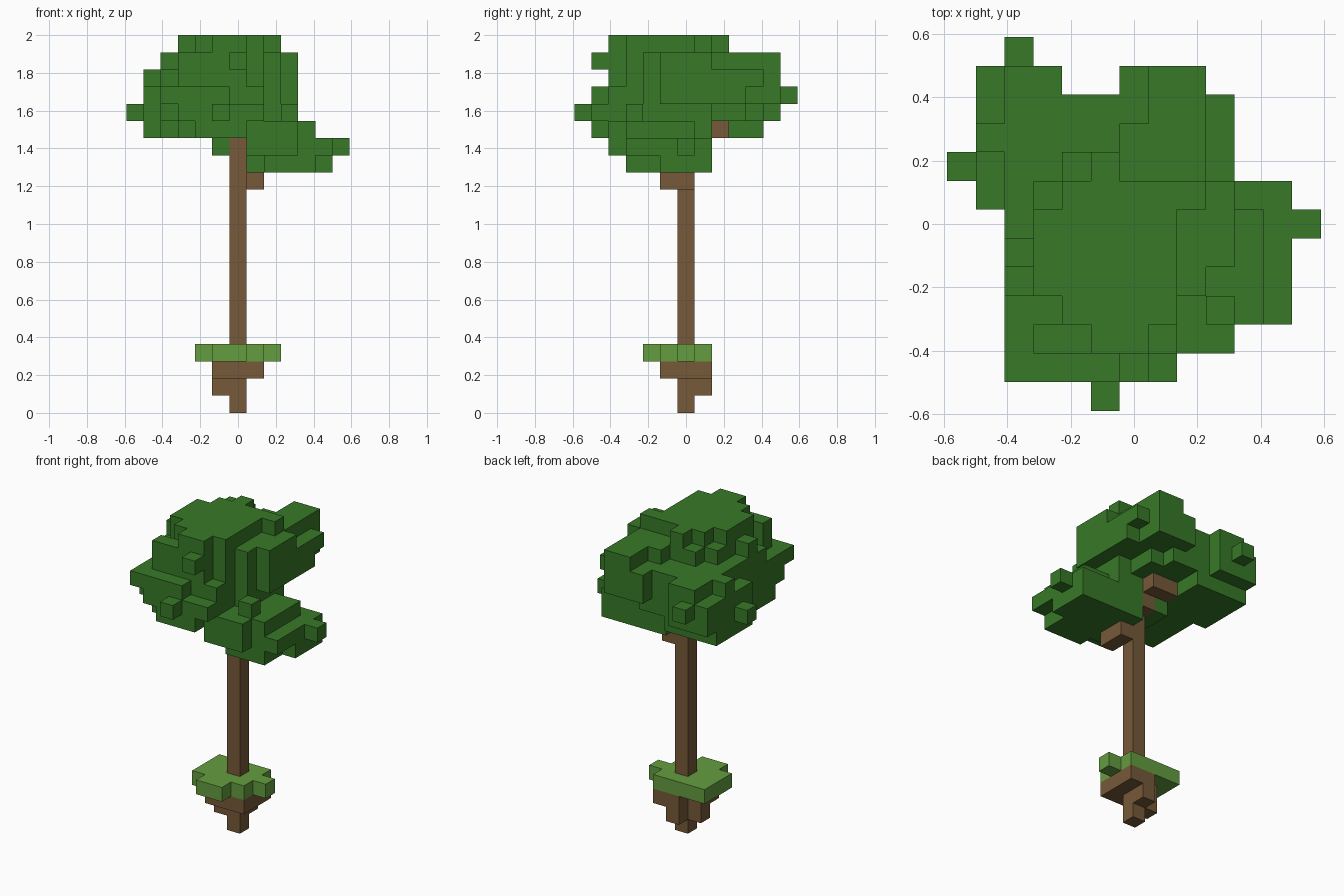
import bpy
import bmesh
from mathutils import Vector

default_cube = bpy.data.objects.get("Cube")
if default_cube:
    bpy.data.objects.remove(default_cube, do_unlink=True)

CELL = 1 / 11  # edge length of one block


def make_material(name, red, green, blue):
    material = bpy.data.materials.new(name)
    material.use_nodes = True
    colour = (red, green, blue, 1)
    material.diffuse_color = colour
    material.node_tree.nodes["Principled BSDF"].inputs["Base Color"].default_value = colour
    return material


def block_cells(boxes):
    """All grid cells in boxes given as inclusive x, y and z ranges."""
    cells = set()
    for x_low, x_high, y_low, y_high, z_low, z_high in boxes:
        for x in range(x_low, x_high + 1):
            for y in range(y_low, y_high + 1):
                for z in range(z_low, z_high + 1):
                    cells.add((x, y, z))
    return cells


def build_blocks(name, cells, material):
    """Skin the cells with their exposed faces, then merge flat areas."""
    bm = bmesh.new()
    for cell in cells:
        centre = Vector(cell) + Vector((0, 0, 0.5))
        for axis in range(3):
            for sign in (-1, 1):
                neighbour = list(cell)
                neighbour[axis] += sign
                if tuple(neighbour) in cells:
                    continue
                normal, side = Vector((0, 0, 0)), Vector((0, 0, 0))
                normal[axis] = sign
                side[(axis + 1) % 3] = 1
                up = normal.cross(side)
                corners = [(-1, -1), (1, -1), (1, 1), (-1, 1)]
                bm.faces.new([
                    bm.verts.new((centre + (normal + side * a + up * b) / 2) * CELL)
                    for a, b in corners
                ])
    bmesh.ops.remove_doubles(bm, verts=bm.verts, dist=CELL / 100)
    bmesh.ops.dissolve_limit(bm, angle_limit=0.01, verts=bm.verts, edges=bm.edges)
    mesh = bpy.data.meshes.new(name)
    bm.to_mesh(mesh)
    bm.free()
    mesh.materials.append(material)
    obj = bpy.data.objects.new(name, mesh)
    bpy.context.collection.objects.link(obj)
    return obj


leaf_green = make_material("leaf green", 0.038, 0.19, 0.021)
grass_green = make_material("grass green", 0.127, 0.335, 0.05)
bark_brown = make_material("bark brown", 0.18, 0.1, 0.041)

# Hanging clod of earth, tapering to a single block, one corner left out
earth = block_cells([
    (0, 0, 0, 0, 0, 0),
    (0, 0, 0, 1, 1, 2),
    (-1, -1, 0, 0, 1, 2),
    (-1, 1, -1, -1, 2, 2),
    (1, 1, 0, 1, 2, 2),
])

# Grass pad with uneven edges
grass = block_cells([
    (-2, 1, -1, 1, 3, 3),
    (-1, 0, -2, -2, 3, 3),
    (2, 2, 0, 0, 3, 3),
])

# Trunk and its two branches
trunk = block_cells([
    (0, 0, 0, 0, 4, 16),
    (1, 1, -1, 0, 13, 13),
    (0, 0, 1, 1, 15, 15),
    (-1, 0, 2, 2, 16, 16),
])

# Central mass of leaves
crown_core = [
    (-3, 1, -4, 1, 16, 18),
    (-4, -4, -3, 1, 16, 18),
    (-4, -4, -4, -4, 17, 18),
    (-3, 1, -2, 1, 19, 20),
    (-2, 1, -3, -3, 19, 20),
    (-3, 0, -4, -4, 19, 20),
    (2, 2, -2, 1, 16, 20),
    (3, 3, -1, 1, 18, 20),
    (-4, -4, -2, 0, 19, 19),
    (-4, -4, -1, -1, 20, 20),
    (-1, -1, 0, 1, 15, 15),
]

# Top layer with ragged outline
crown_top = [
    (-3, -3, -2, 0, 21, 21),
    (-2, -2, -3, 1, 21, 21),
    (-1, 0, -4, 1, 21, 21),
    (1, 1, -3, 1, 21, 21),
    (2, 2, 1, 1, 21, 21),
    (-1, -1, 2, 2, 20, 21),
    (-2, -2, 2, 2, 20, 20),
]

# Stepped bulge and loose blocks at the front
front_leaves = [
    (-4, -1, -5, -5, 18, 18),
    (-3, 1, -5, -5, 17, 17),
    (-2, 0, -5, -5, 16, 16),
    (0, 0, -5, -5, 20, 20),
    (-1, -1, -6, -6, 17, 17),
]

# Lower shelf at the back, on the -x side
back_right_leaves = [
    (-4, 0, 2, 4, 17, 19),
    (-4, -2, 1, 4, 16, 16),
    (-4, -3, 1, 1, 19, 19),
    (-5, -5, 1, 4, 16, 18),
    (-5, -5, 5, 5, 17, 18),
    (-5, -5, 3, 3, 19, 19),
    (-4, -3, 5, 5, 17, 19),
    (0, 0, 5, 5, 18, 19),
    (-4, -4, 6, 6, 18, 18),
    (-6, -6, 2, 2, 17, 17),
]

# Tall overhang at the back, on the +x side
back_left_leaves = [
    (1, 2, 2, 5, 18, 20),
    (0, 0, 2, 3, 20, 20),
    (3, 3, 2, 3, 18, 19),
    (3, 3, 4, 4, 19, 19),
    (1, 1, 2, 3, 17, 17),
]

# Low lobe spreading from the side branch
side_lobe = [
    (1, 5, -3, 1, 15, 15),
    (1, 4, -2, 1, 14, 14),
    (2, 4, -3, -3, 14, 14),
    (5, 5, -1, 1, 14, 14),
    (1, 3, -4, -4, 15, 15),
    (2, 3, -4, -4, 16, 16),
    (2, 4, -3, 0, 16, 16),
    (3, 3, -3, -3, 17, 17),
    (6, 6, 0, 0, 15, 15),
]

foliage = set()
for group in (crown_core, crown_top, front_leaves,
              back_right_leaves, back_left_leaves, side_lobe):
    foliage |= block_cells(group)

build_blocks("earth_clod", earth, bark_brown)
build_blocks("grass_pad", grass, grass_green)
build_blocks("trunk_and_branches", trunk, bark_brown)
build_blocks("foliage", foliage - trunk, leaf_green)
